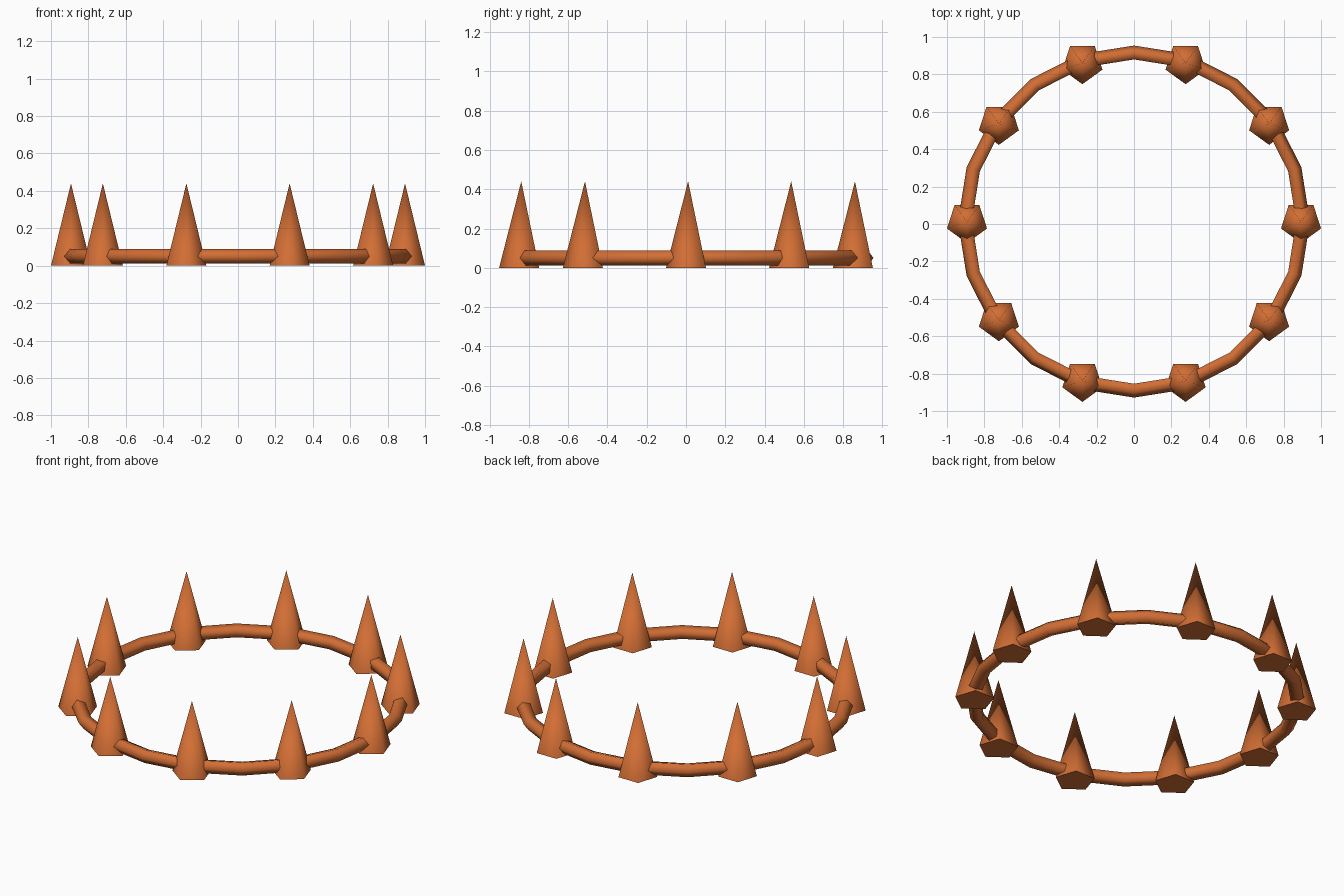
import bpy, bmesh, math
from mathutils import Matrix

if "Cube" in bpy.data.objects:
    bpy.data.objects.remove(bpy.data.objects["Cube"])

copper = bpy.data.materials.new("burnt orange")
copper.diffuse_color = (0.64, 0.155, 0.035, 1)
copper.use_nodes = True
copper.node_tree.nodes["Principled BSDF"].inputs["Base Color"].default_value = copper.diffuse_color


def finish(name, bm, angle):
    bmesh.ops.recalc_face_normals(bm, faces=bm.faces)
    mesh = bpy.data.meshes.new(name)
    bm.to_mesh(mesh)
    bm.free()
    mesh.materials.append(copper)
    obj = bpy.data.objects.new(name, mesh)
    bpy.context.collection.objects.link(obj)
    bpy.ops.object.select_all(action='DESELECT')
    obj.select_set(True)
    bpy.context.view_layer.objects.active = obj
    bpy.ops.object.shade_smooth_by_angle(angle=math.radians(angle))
    return obj


# Ring: 20 segments, five-sided tube with one edge pointing outward
R, r, N, M = 0.90, 0.041, 20, 5
bm = bmesh.new()
loops = []
for i in range(N):
    a = math.tau * i / N
    loop = []
    for j in range(M):
        b = math.tau * j / M
        d = R + r * math.cos(b)
        loop.append(bm.verts.new((d * math.cos(a), 0.013 + d * math.sin(a),
                                  0.05 + r * math.sin(b))))
    loops.append(loop)
for i in range(N):
    p, q = loops[i], loops[(i + 1) % N]
    for j in range(M):
        k = (j + 1) % M
        bm.faces.new((p[j], q[j], q[k], p[k]))
finish("ring", bm, 80)

# Ten five-sided spikes, all with one corner facing the front
H, base, orbit = 0.44, 0.1125, 0.893
for i in range(10):
    a = math.tau * i / 10
    bm = bmesh.new()
    rim = [bm.verts.new((base * math.cos(t), base * math.sin(t), 0))
           for t in (-math.pi / 2 + math.tau * j / 5 for j in range(5))]
    tip = bm.verts.new((0, 0, H))
    bm.faces.new(rim[::-1])
    for j in range(5):
        bm.faces.new((rim[j], rim[(j + 1) % 5], tip))
    bm.transform(Matrix.Translation((orbit * math.cos(a),
                                     0.0107 + orbit * math.sin(a), 0)))
    finish(f"spike_{i + 1}", bm, 80)
